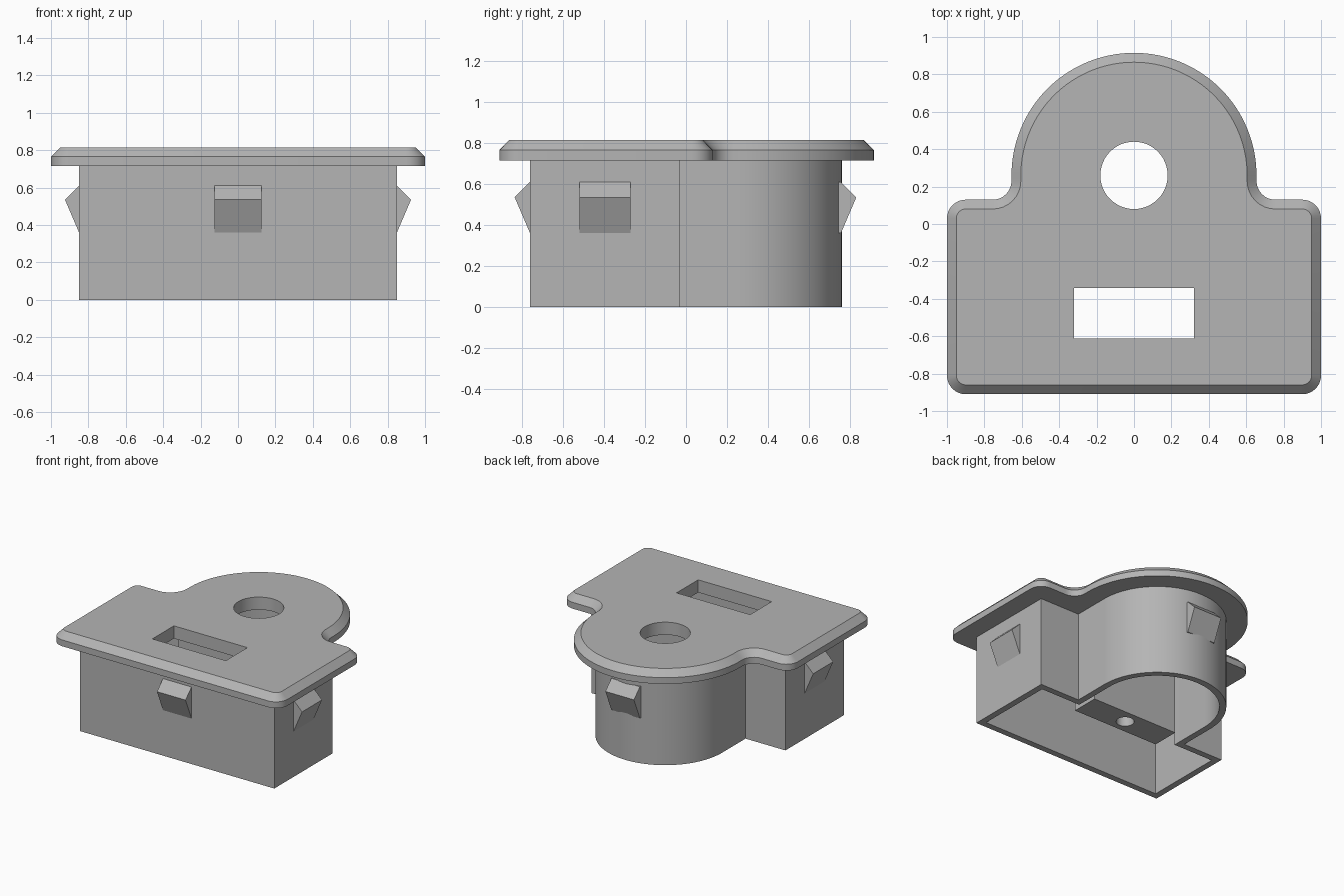
import bpy, bmesh
from math import sin, cos, radians

cube = bpy.data.objects.get("Cube")
if cube:
    bpy.data.objects.remove(cube, do_unlink=True)

grey = bpy.data.materials.new("grey_plastic")
grey.use_nodes = True
colour = (0.46, 0.46, 0.46, 1)
grey.diffuse_color = colour
grey.node_tree.nodes["Principled BSDF"].inputs["Base Color"].default_value = colour

ARC_Y = 0.26          # centre of the rounded back end
FLANGE_Z, TOP_Z = 0.715, 0.815
WALL = 0.05


def arc(cx, cy, r, start, end, steps):
    angles = [radians(start + (end - start) * i / steps) for i in range(steps + 1)]
    return [(cx + r * cos(a), cy + r * sin(a)) for a in angles]


def mirrored(half):
    """Close a right-hand outline, given bottom to top, with its mirror image."""
    return half + [(-x, y) for x, y in reversed(half) if abs(x) > 1e-5]


def flange_outline(inset):
    corner, fillet = 0.1 - inset, 0.1 + inset
    half = arc(0.9, -0.81, corner, -90, 0, 8)
    half += arc(0.9, 0.03, corner, 0, 90, 8)
    half += arc(0.755, 0.23, fillet, 270, 180, 8)
    half += arc(0, ARC_Y, 0.655 - inset, 0, 90, 32)
    return mirrored(half)


def body_outline(inset):
    side, front, back, r = 0.85 - inset, -0.76 + inset, -0.03 - inset, 0.5 - inset
    half = [(side, front), (side, back), (r, back)]
    return mirrored(half + arc(0, ARC_Y, r, 0, 90, 32))


def loft(name, layers):
    """Solid through (outline, z) layers with equal point counts."""
    bm = bmesh.new()
    rings = [[bm.verts.new((x, y, z)) for x, y in pts] for pts, z in layers]
    n = len(rings[0])
    for low, high in zip(rings, rings[1:]):
        for i in range(n):
            j = (i + 1) % n
            bm.faces.new((low[i], low[j], high[j], high[i]))
    bm.faces.new(rings[0][::-1])
    bm.faces.new(rings[-1])
    bmesh.ops.recalc_face_normals(bm, faces=bm.faces)
    mesh = bpy.data.meshes.new(name)
    bm.to_mesh(mesh)
    bm.free()
    mesh.materials.append(grey)
    obj = bpy.data.objects.new(name, mesh)
    bpy.context.collection.objects.link(obj)
    return obj


def prism(name, outline, z0, z1):
    return loft(name, [(outline, z0), (outline, z1)])


def rect(x, y0, y1):
    return [(-x, y0), (x, y0), (x, y1), (-x, y1)]


def circle(y, r):
    return arc(0, y, r, 0, 360, 48)[:-1]


def cut(obj, cutter):
    cutter.hide_render = True
    mod = obj.modifiers.new("cut", 'BOOLEAN')
    mod.operation, mod.solver, mod.object = 'DIFFERENCE', 'EXACT', cutter
    graph = bpy.context.evaluated_depsgraph_get()
    mesh = bpy.data.meshes.new_from_object(obj.evaluated_get(graph))
    obj.modifiers.clear()
    obj.data = mesh
    bpy.data.objects.remove(cutter, do_unlink=True)


def smooth(obj):
    obj.data.shade_smooth()
    obj.data.set_sharp_from_angle(angle=radians(30))


# Chamfered cover plate with a round and a rectangular opening
plate = loft("cover_plate", [(flange_outline(0), FLANGE_Z),
                             (flange_outline(0), FLANGE_Z + 0.05),
                             (flange_outline(0.05), TOP_Z)])
cut(plate, prism("round_cutter", circle(ARC_Y, 0.18), 0.5, 1))
cut(plate, prism("slot_cutter", rect(0.322, -0.612, -0.342), 0.5, 1))
smooth(plate)

# Hollow body, open underneath
body = prism("body_wall", body_outline(0), 0, FLANGE_Z)
cut(body, prism("cavity_cutter", body_outline(WALL), -0.2, 1))
smooth(body)

# Inner screw block with a blind hole
block = prism("screw_block", rect(0.38, -0.21, 0.01), 0.035, FLANGE_Z)
cut(block, prism("screw_cutter", circle(-0.1, 0.065), -0.2, 0.4))
smooth(block)


# Wedge-shaped snap clips: profile of outward distance and height
def clip(name, x, y, angle):
    profile = [(-0.02, 0.36), (0, 0.36), (0.075, 0.535), (0, 0.61), (-0.02, 0.61)]
    bm = bmesh.new()
    face = bm.faces.new([bm.verts.new((d, -0.125, z)) for d, z in profile])
    out = bmesh.ops.extrude_face_region(bm, geom=[face])
    verts = [v for v in out["geom"] if isinstance(v, bmesh.types.BMVert)]
    bmesh.ops.translate(bm, verts=verts, vec=(0, 0.25, 0))
    bmesh.ops.recalc_face_normals(bm, faces=bm.faces)
    mesh = bpy.data.meshes.new(name)
    bm.to_mesh(mesh)
    bm.free()
    mesh.materials.append(grey)
    obj = bpy.data.objects.new(name, mesh)
    obj.location = (x, y, 0)
    obj.rotation_euler.z = radians(angle)
    bpy.context.collection.objects.link(obj)


clip("left_clip", 0.85, -0.395, 0)
clip("right_clip", -0.85, -0.395, 180)
clip("front_clip", 0, -0.76, -90)
clip("back_clip", 0, 0.755, 90)
